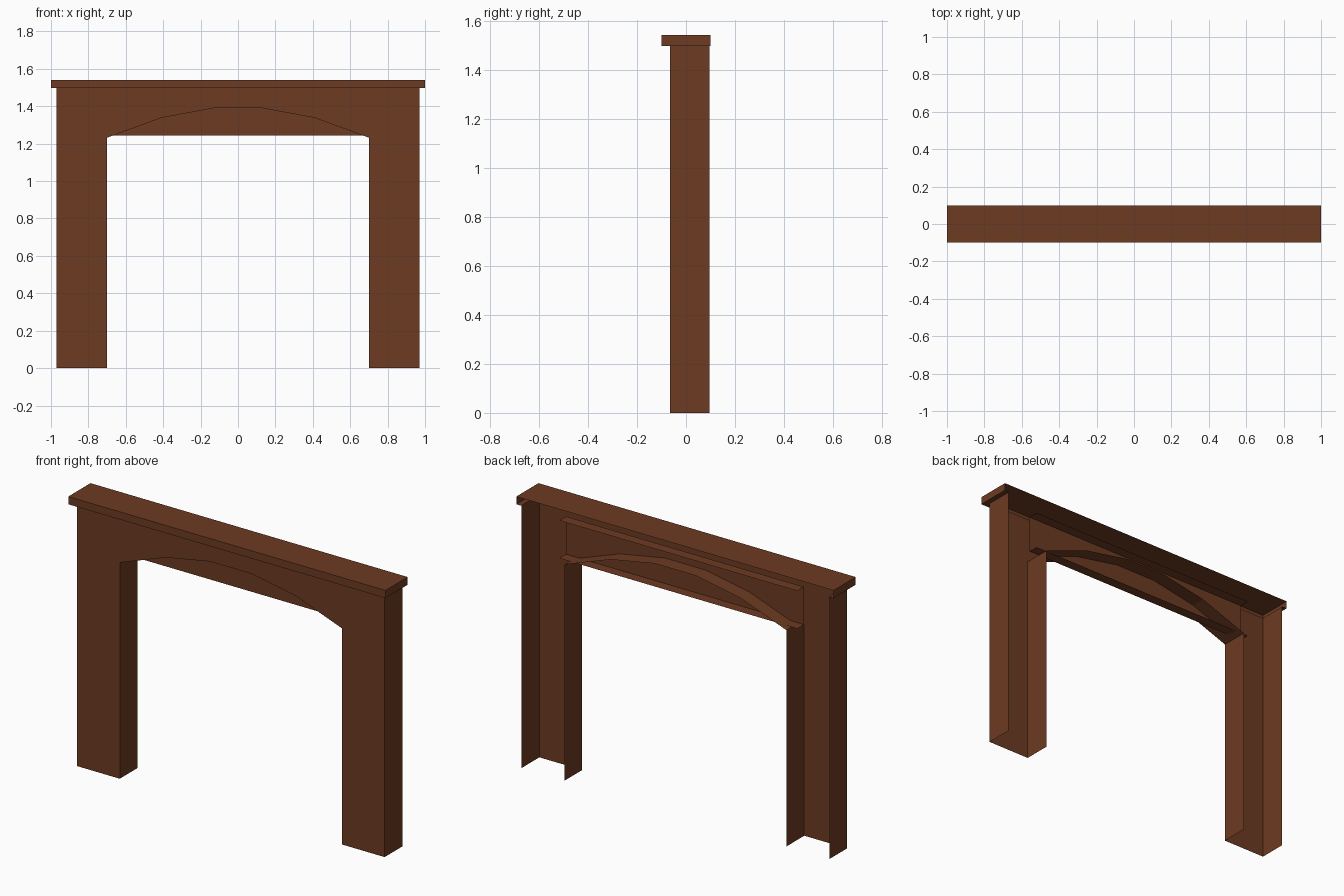
import bpy

if "Cube" in bpy.data.objects:
    bpy.data.objects.remove(bpy.data.objects["Cube"])

# One warm brown wood colour
wood = bpy.data.materials.new("brown wood")
wood.diffuse_color = (0.152, 0.043, 0.016, 1)
wood.use_nodes = True
wood.node_tree.nodes["Principled BSDF"].inputs["Base Color"].default_value = wood.diffuse_color


def make_object(name, verts, faces):
    mesh = bpy.data.meshes.new(name)
    mesh.from_pydata(verts, [], faces)
    mesh.materials.append(wood)
    mesh.update()
    obj = bpy.data.objects.new(name, mesh)
    bpy.context.collection.objects.link(obj)
    return obj


FRONT, BACK = -0.065, 0.095
LEG_OUT, LEG_IN, TOP = 0.97, 0.70, 1.497

# Surround: front outline of legs and faceted arch, with returns to the back.
# The shell is open at the back, the feet and the top.
half = [(LEG_OUT, TOP), (LEG_OUT, 0), (LEG_IN, 0), (LEG_IN, 1.232),
        (0.41, 1.338), (0.13, 1.39)]
outline = half + [(-x, z) for x, z in reversed(half)]
n = len(outline)
verts = [(x, FRONT, z) for x, z in outline] + [(x, BACK, z) for x, z in outline]
faces = [tuple(reversed(range(n)))]
for i in range(n - 1):
    on_floor = outline[i][1] == 0 and outline[i + 1][1] == 0
    if not on_floor:
        faces.append((i, i + 1, n + i + 1, n + i))
surround = make_object("arched_surround", verts, faces)

# Shelf: open-backed cap with a narrow lip under the overhang
path_out = [(-1, 0.1), (-1, -0.1), (1, -0.1), (1, 0.1)]
path_in = [(-LEG_OUT, 0.1), (-LEG_OUT, FRONT), (LEG_OUT, FRONT), (LEG_OUT, 0.1)]
verts = ([(x, y, 1.541) for x, y in path_out]
         + [(x, y, TOP) for x, y in path_out]
         + [(x, y, TOP) for x, y in path_in])
faces = [(0, 1, 2, 3)]
for i in range(3):
    faces.append((i, 4 + i, 5 + i, i + 1))
    faces.append((4 + i, 8 + i, 9 + i, 5 + i))
shelf = make_object("mantel_shelf", verts, faces)

# Panel behind the arch: channel section, flanges turned to the back
profile = [(0.07, 1.245), (0.01, 1.245), (0.01, 1.46), (0.07, 1.46)]
verts = [(x, y, z) for x in (-0.75, 0.75) for y, z in profile]
faces = [(i, 4 + i, 5 + i, i + 1) for i in range(3)]
panel = make_object("inner_panel", verts, faces)
